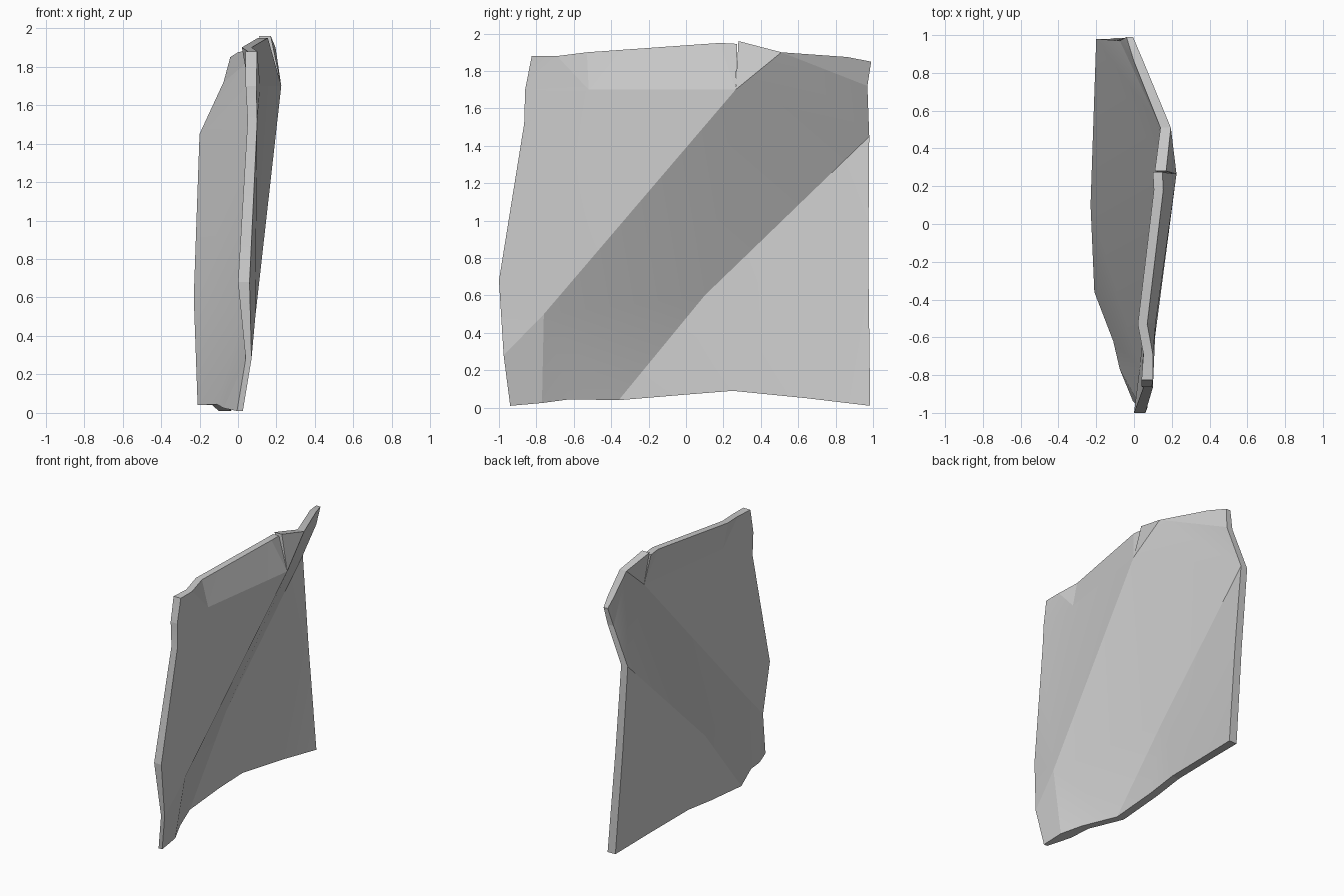
import bpy, bmesh, math
from mathutils import Vector
from mathutils.geometry import delaunay_2d_cdt

cube = bpy.data.objects.get("Cube")
if cube:
    bpy.data.objects.remove(cube)

# Ragged outline of the sheet: depth y, height z, sideways bulge x, thickness
T = .06
outline = [
    (-.94, .01, .025, .03), (-.77, .025, .015, .09), (-.62, .045, -.05, T),
    (-.36, .04, -.15, T), (0, .07, -.15, T), (.25, .09, -.135, T),
    (.65, .05, -.085, T), (.985, .01, -.035, .065), (.975, .8, -.095, T),
    (.98, 1.45, -.145, .055), (.97, 1.72, -.025, .05), (.99, 1.85, -.005, .035),
    (.86, 1.875, .05, .05), (.51, 1.9, .195, .055), (.28, 1.96, .17, T),
    (.265, 1.7, .225, T),  # bottom of the tear
    (.274, 1.945, .15, .05), (.18, 1.95, .155, .05), (-.53, 1.9, .07, .05),
    (-.69, 1.88, .1, .05), (-.825, 1.88, .1, T), (-.86, 1.7, .095, .055),
    (-.865, 1.52, .1, .05), (-1, .68, .06, T), (-.975, .28, .07, .03),
]
upper_fold = (-.76, .5, .09, T)
lower_fold = (.1, .6, -.17, T)
top_dent = (-.52, 1.7, .115, T)
points = outline + [upper_fold, lower_fold, top_dent]
n = len(outline)
tear, top_corner, slope_end, floor_end = 15, 13, 9, 3
creases = [(n, tear), (n, n + 1), (n, floor_end), (n, 2), (n, 1),
           (n + 1, floor_end), (n + 1, slope_end), (tear, top_corner)]

# Triangulate the folded sheet inside its outline
flat = [Vector(p[:2]) for p in points]
verts, _, faces, source, _, _ = delaunay_2d_cdt(
    flat, creases, [list(range(n))], 1, 1e-5)

bm = bmesh.new()
near, far = [], []
for co, origin in zip(verts, source):
    x, thickness = points[origin[0]][2:]
    near.append(bm.verts.new((x, co.x, co.y)))
    far.append(bm.verts.new((x - thickness, co.x, co.y)))

# Two skins, then a rim wherever an edge has one face on the near skin
for f in faces:
    bm.faces.new([near[i] for i in f])
    bm.faces.new([far[i] for i in reversed(f)])
sides = {(f[i], f[(i + 1) % len(f)]) for f in faces for i in range(len(f))}
for a, b in sides:
    if (b, a) not in sides:
        bm.faces.new((near[b], near[a], far[a], far[b]))
bmesh.ops.recalc_face_normals(bm, faces=bm.faces)

mesh = bpy.data.meshes.new("bent_panel")
bm.to_mesh(mesh)
bm.free()
panel = bpy.data.objects.new("bent_panel", mesh)
bpy.context.collection.objects.link(panel)

# Plain grey sheet
grey = bpy.data.materials.new("plain_grey")
grey.use_nodes = True
grey.diffuse_color = (.6, .6, .6, 1)
grey.node_tree.nodes["Principled BSDF"].inputs["Base Color"].default_value = (.6, .6, .6, 1)
mesh.materials.append(grey)

bpy.ops.object.select_all(action='DESELECT')
panel.select_set(True)
bpy.context.view_layer.objects.active = panel
bpy.ops.object.shade_smooth_by_angle(angle=math.radians(9))
